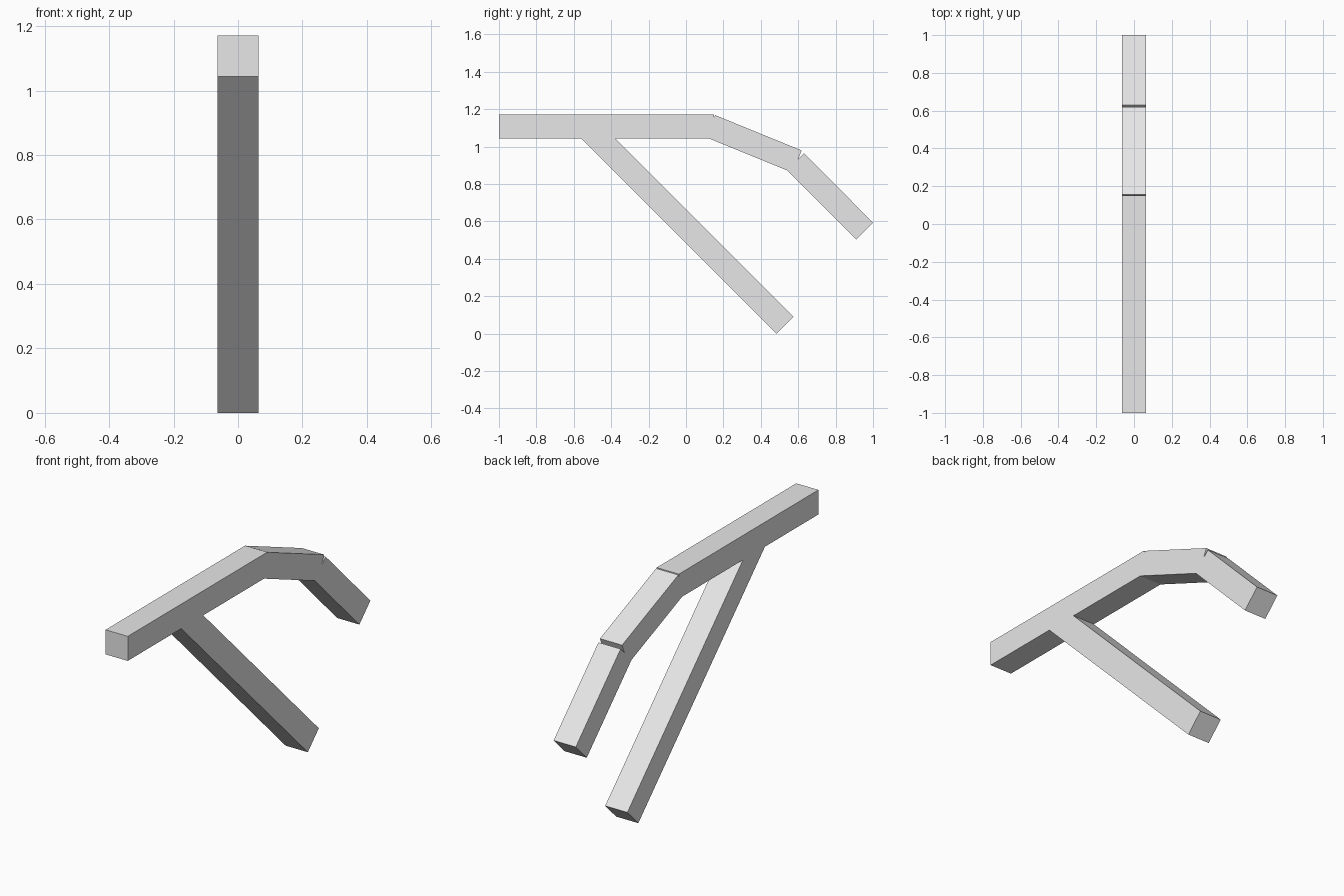
import bpy
from mathutils import Matrix, Vector

cube = bpy.data.objects.get("Cube")
if cube:
    bpy.data.objects.remove(cube, do_unlink=True)

SIZE = 0.128  # square section of every beam

grey = bpy.data.materials.new("light_grey")
grey.use_nodes = True
grey.diffuse_color = (0.8, 0.8, 0.8, 1)
grey.node_tree.nodes["Principled BSDF"].inputs["Base Color"].default_value = (0.8, 0.8, 0.8, 1)


def beam(name, start, end):
    """Square beam along a centre line given as (y, z) points."""
    a, b = Vector((0, *start)), Vector((0, *end))
    along = (b - a).normalized()
    side = Vector((1, 0, 0))
    frame = Matrix((side, along, side.cross(along))).transposed()
    bpy.ops.mesh.primitive_cube_add(size=1)
    ob = bpy.context.object
    ob.name = name
    ob.data.transform(Matrix.Translation((a + b) / 2) @ frame.to_4x4()
                      @ Matrix.Diagonal((SIZE, (b - a).length, SIZE, 1)))
    ob.data.materials.append(grey)
    return ob


# Level beam, then two segments bending down at the back
beam("top_beam", (-1.0, 1.107), (0.15, 1.107))
beam("upper_bend", (0.131, 1.109), (0.594, 0.920))
beam("lower_bend", (0.585, 0.919), (0.9545, 0.5485))

# Long diagonal strut under the level beam
beam("diagonal_strut", (-0.5325, 1.107), (0.5295, 0.045))
